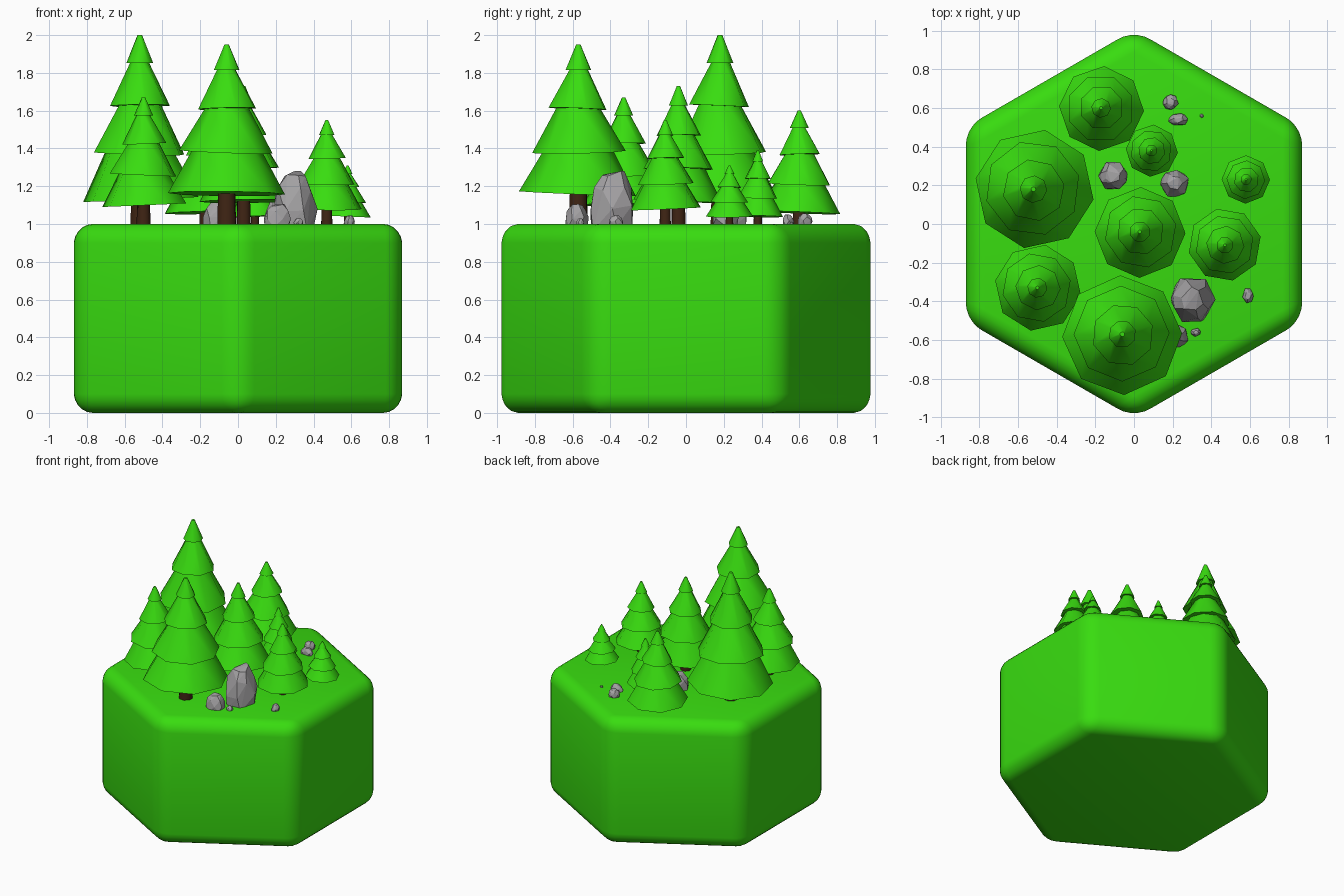
import bpy, bmesh, math, random
from mathutils import Matrix, Vector

random.seed(4)
cube = bpy.data.objects.get("Cube")
if cube:
    bpy.data.objects.remove(cube, do_unlink=True)


def material(name, r, g, b):
    m = bpy.data.materials.new(name)
    m.use_nodes = True
    m.diffuse_color = (r, g, b, 1)
    m.node_tree.nodes["Principled BSDF"].inputs["Base Color"].default_value = (r, g, b, 1)
    return m


GREEN = material("bright green", 0.04, 0.72, 0.005)
BARK = material("dark bark", 0.05, 0.018, 0.007)
STONE = material("grey stone", 0.37, 0.36, 0.37)


def finish(name, bm, mat, smooth_angle=None):
    bmesh.ops.recalc_face_normals(bm, faces=bm.faces)
    mesh = bpy.data.meshes.new(name)
    bm.to_mesh(mesh)
    bm.free()
    mesh.materials.append(mat)
    ob = bpy.data.objects.new(name, mesh)
    bpy.context.collection.objects.link(ob)
    if smooth_angle:
        bpy.ops.object.select_all(action='DESELECT')
        ob.select_set(True)
        bpy.context.view_layer.objects.active = ob
        bpy.ops.object.shade_smooth_by_angle(angle=math.radians(smooth_angle))
    return ob


def frustum(bm, x, y, z0, z1, r0, r1, sides, tilt=0.0):
    """Closed tapered ring, slightly tilted about its centre."""
    turn = Matrix.Rotation(random.uniform(0, math.tau), 4, 'Z')
    lean = Matrix.Rotation(tilt, 4, Vector((random.uniform(-1, 1), random.uniform(-1, 1), 0)))
    place = Matrix.Translation((x, y, (z0 + z1) / 2))
    bmesh.ops.create_cone(bm, cap_ends=True, segments=sides, radius1=r0, radius2=r1,
                          depth=z1 - z0, matrix=place @ lean @ turn)


# Rounded hexagonal block of ground
bm = bmesh.new()
bmesh.ops.create_cone(bm, cap_ends=True, segments=6, radius1=1.004, radius2=1.004, depth=1,
                      matrix=Matrix.Translation((0, 0, 0.5)) @ Matrix.Rotation(math.pi / 2, 4, 'Z'))
ys = [v.co.x for v in bm.verts]
if max(ys) > 0.95:  # keep the points facing front and back
    bmesh.ops.rotate(bm, verts=bm.verts, matrix=Matrix.Rotation(math.pi / 6, 3, 'Z'))
bmesh.ops.bevel(bm, geom=list(bm.edges), offset=0.1, segments=5, profile=0.5, affect='EDGES')
finish("ground_block", bm, GREEN, 40)

# Fir trees: x, y, skirt radius, skirt height, tip height
TREES = [
    (-0.52, 0.18, 0.31, 1.13, 2.0),
    (-0.06, -0.57, 0.31, 1.16, 1.95),
    (-0.50, -0.33, 0.225, 1.10, 1.67),
    (0.03, -0.04, 0.235, 1.12, 1.73),
    (-0.17, 0.60, 0.22, 1.06, 1.60),
    (0.47, -0.11, 0.19, 1.08, 1.55),
    (0.09, 0.38, 0.135, 1.04, 1.39),
    (0.58, 0.23, 0.125, 1.04, 1.31),
]
# Each tier: drop of its top and rim below the tip, top and rim radius
TIERS = [(0, 0.17, 0.04, 0.23), (0.15, 0.43, 0.14, 0.52),
         (0.41, 0.72, 0.35, 0.8), (0.70, 1, 0.58, 1)]

for i, (x, y, r, low, tip) in enumerate(TREES, 1):
    h = tip - low
    bm = bmesh.new()
    for top, rim, r_top, r_rim in TIERS:
        tilt = math.radians(2.5) if top else 0
        frustum(bm, x, y, tip - rim * h, tip - top * h, r * r_rim, r * r_top, 8, tilt)
    finish(f"fir_foliage_{i}", bm, GREEN, 50)
    bm = bmesh.new()
    frustum(bm, x, y, 0.98, low + 0.03, r * 0.17, r * 0.15, 8)
    finish(f"fir_trunk_{i}", bm, BARK, 50)

# Rocks: x, y, half width, half depth, height above the ground
ROCKS = [
    (0.30, -0.39, 0.12, 0.125, 0.28),
    (0.21, -0.58, 0.08, 0.065, 0.105),
    (0.32, -0.56, 0.027, 0.022, 0.03),
    (0.59, -0.37, 0.03, 0.04, 0.045),
    (-0.11, 0.25, 0.078, 0.08, 0.12),
    (0.21, 0.21, 0.078, 0.072, 0.12),
    (0.19, 0.63, 0.043, 0.042, 0.055),
    (0.23, 0.54, 0.052, 0.032, 0.05),
    (0.35, 0.56, 0.011, 0.011, 0.012),
]
# Chipped boulder outline: height and width fractions
OUTLINE = [(-0.05, 0.95), (0.35, 1.0), (0.7, 0.82), (1.0, 0.5)]

for i, (x, y, rx, ry, h) in enumerate(ROCKS, 1):
    bm = bmesh.new()
    for up, wide in OUTLINE:
        start = random.uniform(0, 1)
        for k in range(6):
            a = start + k * math.tau / 6 + random.uniform(-0.2, 0.2)
            w = wide * random.uniform(0.9, 1.04)
            z = 1 + h * (up - (random.uniform(0, 0.12) if k else 0))
            bm.verts.new((x + rx * w * math.cos(a), y + ry * w * math.sin(a), z))
    hull = bmesh.ops.convex_hull(bm, input=list(bm.verts))
    loose = [v for v in bm.verts if not v.link_faces]
    bmesh.ops.delete(bm, geom=loose, context='VERTS')
    finish(f"rock_{i}", bm, STONE)
